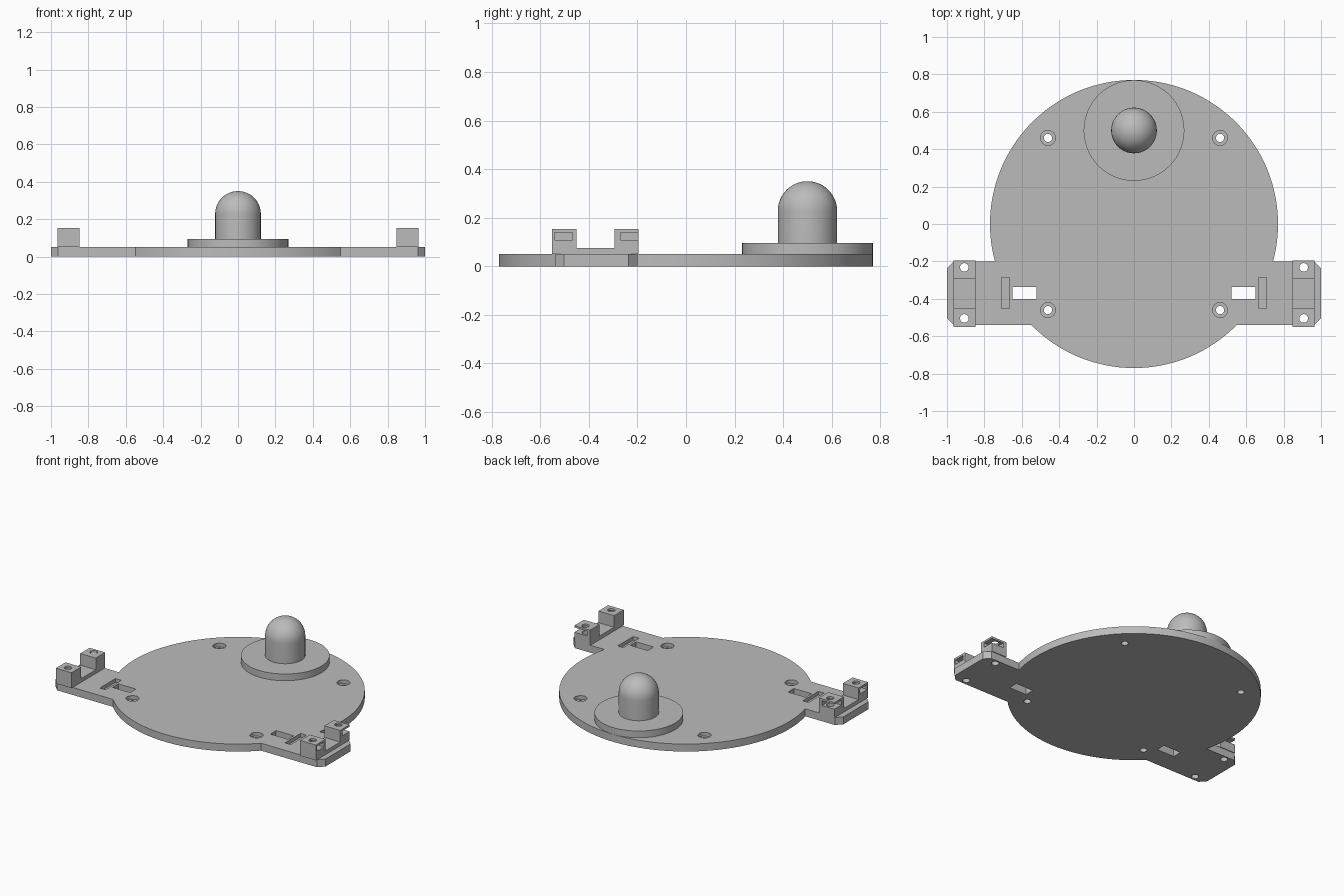
import bpy, bmesh
from math import sin, cos, asin, pi, radians, sqrt
from mathutils import Matrix

if "Cube" in bpy.data.objects:
    bpy.data.objects.remove(bpy.data.objects["Cube"], do_unlink=True)

grey = bpy.data.materials.new("plain grey")
grey.use_nodes = True
colour = (0.5, 0.5, 0.5, 1)
grey.diffuse_color = colour
grey.node_tree.nodes["Principled BSDF"].inputs["Base Color"].default_value = colour


def finish(name, bm):
    bmesh.ops.recalc_face_normals(bm, faces=bm.faces)
    mesh = bpy.data.meshes.new(name)
    bm.to_mesh(mesh)
    bm.free()
    mesh.materials.append(grey)
    obj = bpy.data.objects.new(name, mesh)
    bpy.context.collection.objects.link(obj)
    return obj


def extrude(bm, points, offset, axis):
    """Extrude a closed profile along an axis vector."""
    face = bm.faces.new([bm.verts.new(p) for p in points])
    new = bmesh.ops.extrude_face_region(bm, geom=[face])["geom"]
    verts = [v for v in new if isinstance(v, bmesh.types.BMVert)]
    bmesh.ops.translate(bm, verts=verts, vec=[offset * a for a in axis])


def box(bm, x0, x1, y0, y1, z0, z1):
    extrude(bm, [(x0, y0, z0), (x1, y0, z0), (x1, y1, z0), (x0, y1, z0)],
            z1 - z0, (0, 0, 1))


def cylinder(bm, x, y, r, z0, z1, sides=32):
    bmesh.ops.create_cone(bm, cap_ends=True, segments=sides, radius1=r, radius2=r,
                          depth=z1 - z0, matrix=Matrix.Translation((x, y, (z0 + z1) / 2)))


def cut(target, bm):
    """Subtract the mesh and remove the cutter."""
    cutter = finish("cutter", bm)
    cutter.hide_render = True
    mod = target.modifiers.new("cut", "BOOLEAN")
    mod.operation, mod.solver, mod.object = "DIFFERENCE", "EXACT", cutter
    bpy.context.view_layer.objects.active = target
    bpy.ops.object.modifier_apply(modifier=mod.name)
    bpy.data.objects.remove(cutter, do_unlink=True)


def smooth(obj):
    bpy.ops.object.select_all(action="DESELECT")
    obj.select_set(True)
    bpy.context.view_layer.objects.active = obj
    bpy.ops.object.shade_smooth_by_angle(angle=radians(30))


R, T = 0.77, 0.05              # plate radius and thickness
FRONT, BACK = -0.54, -0.20     # arm edges
SCREWS = (-0.505, -0.232)      # screw positions along each arm end

# Plate outline: upper arc, left arm, lower arc, right arm
def arc(a, b, n):
    return [(R * cos(a + (b - a) * i / n), R * sin(a + (b - a) * i / n), 0)
            for i in range(n + 1)]

a_back, a_front = asin(BACK / R), asin(FRONT / R)
c = 0.037
tip = [(1 - c, FRONT, 0), (1, FRONT + c, 0), (1, BACK - c, 0), (1 - c, BACK, 0)]
outline = (arc(a_back, pi - a_back, 96)
           + [(-x, y, z) for x, y, z in reversed(tip)]
           + arc(-pi - a_front, a_front, 48) + tip)
bm = bmesh.new()
extrude(bm, outline, T, (0, 0, 1))
plate = finish("base_plate", bm)

# Through holes and shallow strap slots
bm = bmesh.new()
for s in (-1, 1):
    for y in SCREWS:
        cylinder(bm, s * 0.907, y, 0.023, -0.1, 0.2)
    for y in (-0.46, 0.46):
        cylinder(bm, s * 0.46, y, 0.022, -0.1, 0.2)
    box(bm, *sorted((s * 0.52, s * 0.65)), -0.40, -0.338, -0.1, 0.2)
    box(bm, *sorted((s * 0.665, s * 0.708)), -0.452, -0.287, 0.025, 0.2)
cut(plate, bm)

# Counterbores around the plate screw holes
bm = bmesh.new()
for x in (-0.46, 0.46):
    for y in (-0.46, 0.46):
        cylinder(bm, x, y, 0.04, 0.025, 0.2)
cut(plate, bm)
smooth(plate)

# Raised saddle brackets with screw holes and side nut slots
for s, side in ((-1, "right"), (1, "left")):
    y0, y1, z0, mid, top = -0.552, -0.195, T, 0.075, 0.153
    x0, x1 = 0.848, 0.964
    profile = [(y0, z0), (y1, z0), (y1, top), (-0.295, top),
               (-0.295, mid), (-0.45, mid), (-0.45, top), (y0, top)]
    bm = bmesh.new()
    extrude(bm, [(s * x0, y, z) for y, z in profile], s * (x1 - x0), (1, 0, 0))
    bracket = finish(side + "_bracket", bm)
    bm = bmesh.new()
    for y in SCREWS:
        cylinder(bm, s * 0.907, y, 0.023, 0, 0.3)
    cut(bracket, bm)
    bm = bmesh.new()
    for y in SCREWS:
        box(bm, *sorted((s * 0.872, s * 1.1)), y - 0.037, y + 0.037, 0.108, 0.14)
    cut(bracket, bm)
    smooth(bracket)

# Round boss near the back edge
bm = bmesh.new()
cylinder(bm, 0, 0.5, 0.269, T, 0.095, 96)
smooth(finish("boss", bm))

# Domed post: lathed profile
r, spring = 0.122, 0.228
profile = [(0, 0.095), (r, 0.095)] + [
    (r * cos(i * pi / 32), spring + r * sin(i * pi / 32)) for i in range(17)]
bm = bmesh.new()
verts = [bm.verts.new((x, 0.5, z)) for x, z in profile]
edges = [bm.edges.new(p) for p in zip(verts, verts[1:])]
bmesh.ops.spin(bm, geom=verts + edges, cent=(0, 0.5, 0), axis=(0, 0, 1),
               angle=2 * pi, steps=64)
bmesh.ops.remove_doubles(bm, verts=bm.verts, dist=0.0005)
smooth(finish("domed_post", bm))
